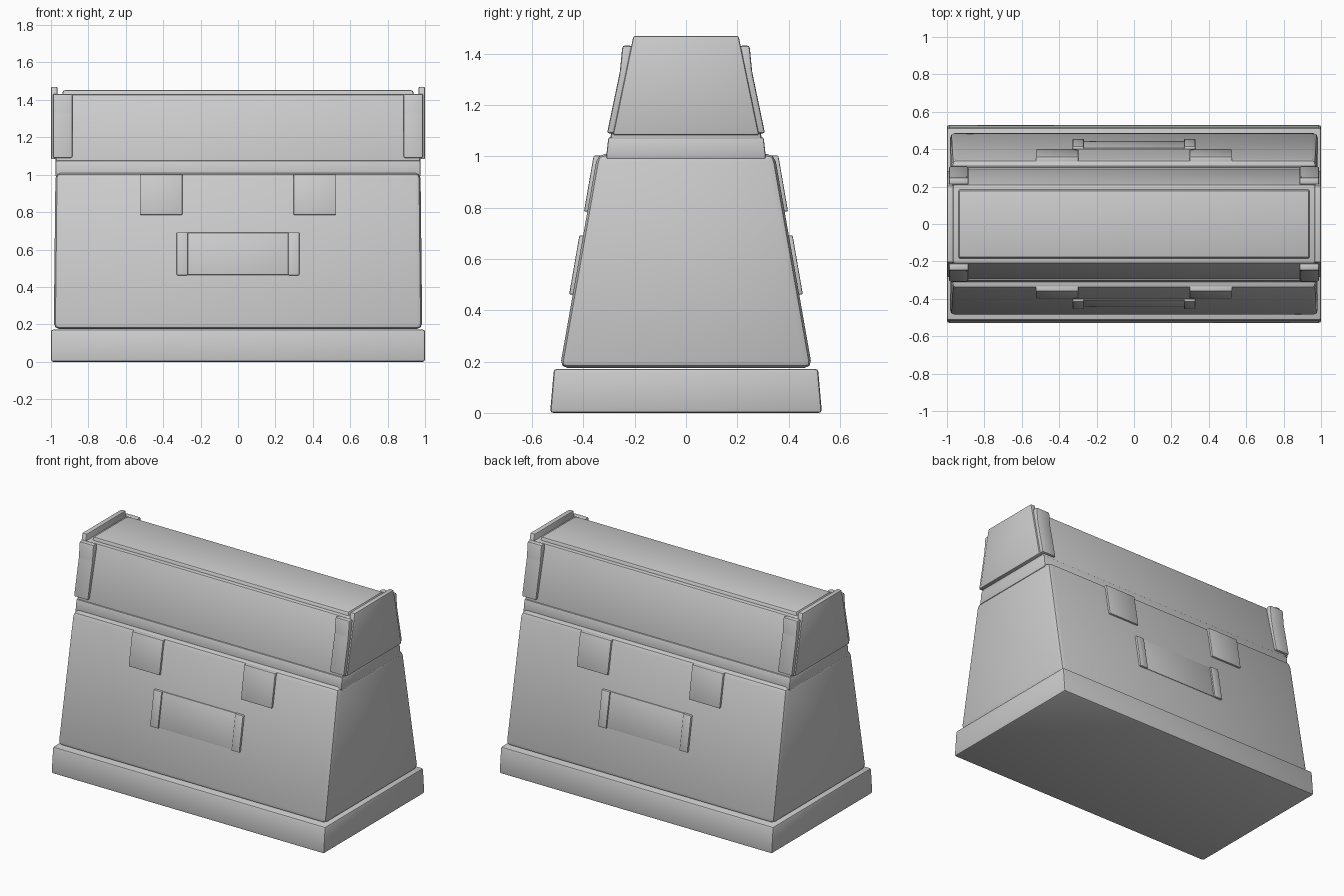
import bpy, bmesh, math

if "Cube" in bpy.data.objects:
    bpy.data.objects.remove(bpy.data.objects["Cube"])


def finish(name, bm, bevel, segments=2, mirror=(False, False)):
    """Bevel, store and smooth one part; optionally mirror across x and y."""
    bmesh.ops.recalc_face_normals(bm, faces=bm.faces)
    if bevel:
        bmesh.ops.bevel(bm, geom=bm.edges[:], offset=bevel, segments=segments,
                        profile=0.5, affect='EDGES', clamp_overlap=True)
    mesh = bpy.data.meshes.new(name)
    bm.to_mesh(mesh)
    bm.free()
    ob = bpy.data.objects.new(name, mesh)
    bpy.context.collection.objects.link(ob)
    bpy.ops.object.select_all(action='DESELECT')
    bpy.context.view_layer.objects.active = ob
    ob.select_set(True)
    bpy.ops.object.shade_smooth_by_angle(angle=math.radians(35))
    if any(mirror):
        mod = ob.modifiers.new("mirror", 'MIRROR')
        mod.use_axis = (mirror[0], mirror[1], False)
        mod.use_mirror_merge = False
    return ob


def tapered_box(name, z0, z1, bottom, top, bevel):
    """Box centred on z with (x, y) half sizes at its bottom and top."""
    bm = bmesh.new()
    bmesh.ops.create_cube(bm, size=2)
    for v in bm.verts:
        hx, hy = top if v.co.z > 0 else bottom
        v.co = (v.co.x * hx, v.co.y * hy, z1 if v.co.z > 0 else z0)
    return finish(name, bm, bevel)


def prism(name, profile, x0, x1, bevel, mirror):
    """Extrude a (y, z) profile along x."""
    bm = bmesh.new()
    face = bm.faces.new([bm.verts.new((x0, y, z)) for y, z in profile])
    new = bmesh.ops.extrude_face_region(bm, geom=[face])["geom"]
    bmesh.ops.translate(bm, vec=(x1 - x0, 0, 0),
                        verts=[g for g in new if isinstance(g, bmesh.types.BMVert)])
    return finish(name, bm, bevel, mirror=mirror)


def wall_y(z):
    """Front surface of the sloping body at height z."""
    return -0.49 + (z - 0.17) * 0.145 / 0.84


def wall_pad(name, x0, x1, z0, z1, proud, mirror):
    """Flat pad lying on the sloping front wall, repeated on the back."""
    profile = [(wall_y(z0) - proud, z0), (wall_y(z1) - proud, z1),
               (wall_y(z1) + 0.02, z1), (wall_y(z0) + 0.02, z0)]
    return prism(name, profile, x0, x1, 0.005, mirror)


# Plinth, sloping body, and lid
tapered_box("base", 0.0, 0.172, (1.0, 0.53), (1.0, 0.515), 0.012)
tapered_box("body", 0.175, 1.01, (0.985, 0.492), (0.976, 0.345), 0.03)
tapered_box("lid_rim", 0.99, 1.075, (0.977, 0.312), (0.975, 0.303), 0.008)
tapered_box("lid", 1.03, 1.43, (0.975, 0.306), (0.972, 0.21), 0.012)
tapered_box("lid_top_panel", 1.40, 1.452, (0.945, 0.19), (0.935, 0.18), 0.01)

# End plates of the lid
end_profile = [(-0.285, 1.083), (0.285, 1.083), (0.205, 1.47), (-0.205, 1.47)]
prism("lid_end_plate", end_profile, 0.965, 1.0, 0.008, (True, False))

# Kinked corner brackets
bracket_profile = [(-0.308, 1.09), (-0.258, 1.33), (-0.248, 1.432),
                   (-0.21, 1.432), (-0.21, 1.33), (-0.265, 1.09)]
prism("corner_bracket", bracket_profile, 0.885, 0.99, 0.009, (True, True))

# Latches, handle ends and handle panel on front and back
wall_pad("latch", 0.297, 0.525, 0.785, 1.003, 0.014, (True, True))
wall_pad("handle_end", 0.268, 0.328, 0.462, 0.692, 0.016, (True, True))
wall_pad("handle_panel", -0.275, 0.275, 0.464, 0.69, 0.006, (False, True))
